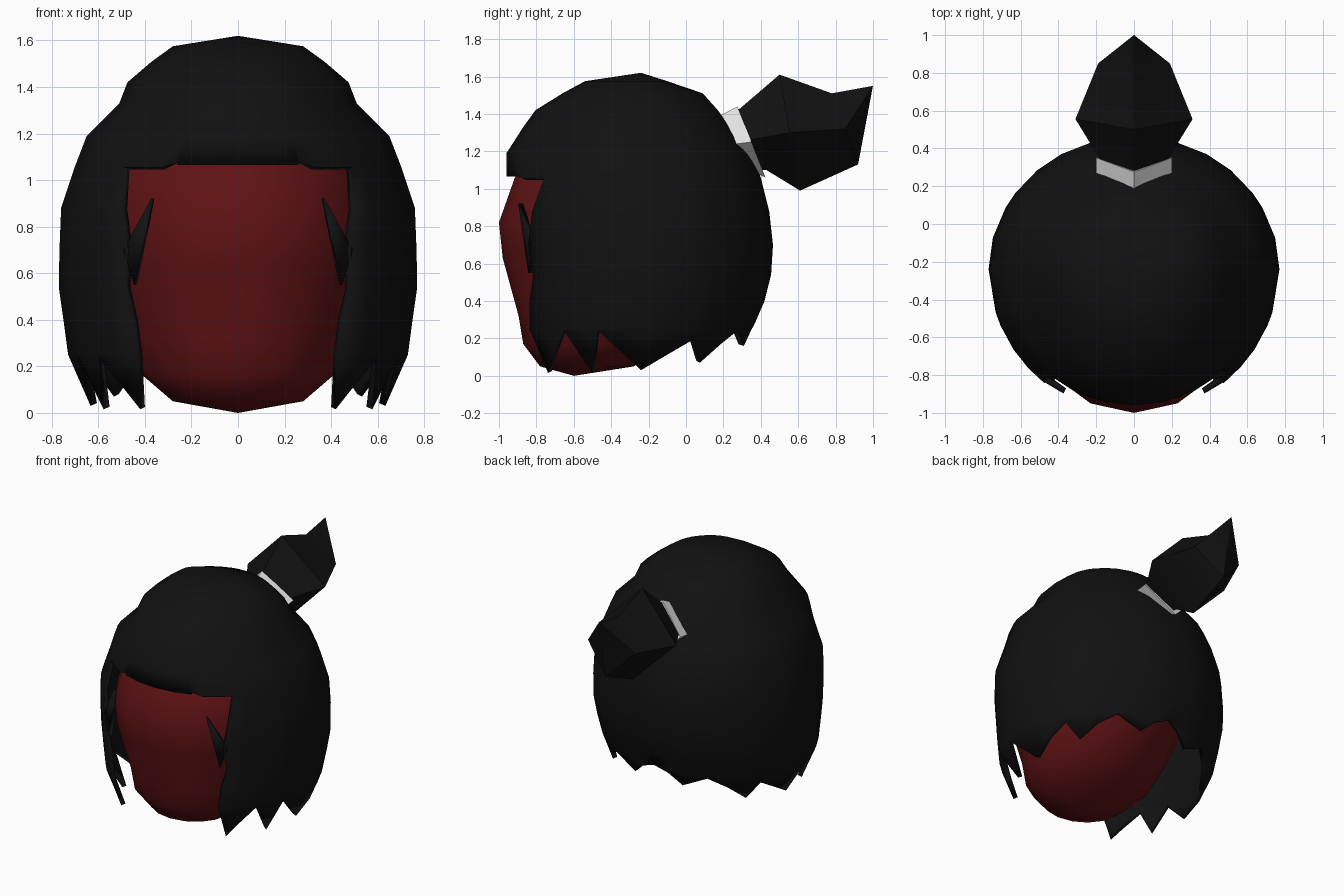
import bpy, bmesh, math

if "Cube" in bpy.data.objects:
    bpy.data.objects.remove(bpy.data.objects["Cube"], do_unlink=True)


def material(name, rgb):
    m = bpy.data.materials.new(name)
    m.diffuse_color = (*rgb, 1)
    m.use_nodes = True
    bsdf = next(n for n in m.node_tree.nodes if n.type == 'BSDF_PRINCIPLED')
    bsdf.inputs["Base Color"].default_value = (*rgb, 1)
    bsdf.inputs["Roughness"].default_value = 0.8
    return m


BLACK = material("hair black", (0.0055, 0.0055, 0.0055))
RED = material("dark red", (0.115, 0.006, 0.007))
WHITE = material("white", (0.8, 0.8, 0.8))


def finish(bm, name, mat, angle=40, recalc=True):
    bmesh.ops.remove_doubles(bm, verts=bm.verts, dist=0.0005)
    if recalc:
        bmesh.ops.recalc_face_normals(bm, faces=bm.faces)
    me = bpy.data.meshes.new(name)
    bm.to_mesh(me)
    bm.free()
    me.materials.append(mat)
    ob = bpy.data.objects.new(name, me)
    bpy.context.collection.objects.link(ob)
    bpy.ops.object.select_all(action='DESELECT')
    ob.select_set(True)
    bpy.context.view_layer.objects.active = ob
    bpy.ops.object.shade_smooth_by_angle(angle=math.radians(angle))
    return ob


def loft(rings, name, mat, angle=40):
    """Closed skin through rings that have equal point counts."""
    bm = bmesh.new()
    rows = [[bm.verts.new(p) for p in ring] for ring in rings]
    n = len(rows[0])
    for a, b in zip(rows, rows[1:]):
        for i in range(n):
            bm.faces.new((a[i], a[(i + 1) % n], b[(i + 1) % n], b[i]))
    bm.faces.new(rows[0])
    bm.faces.new(rows[-1])
    return finish(bm, name, mat, angle)


def lerp_table(table, z):
    """Interpolate rows (z, values...) sorted from high z to low z."""
    if z >= table[0][0]:
        return table[0][1:]
    for a, b in zip(table, table[1:]):
        if z >= b[0]:
            f = (a[0] - z) / (a[0] - b[0])
            return [p + (q - p) * f for p, q in zip(a[1:], b[1:])]
    return table[-1][1:]


# Head: rings of height, half width, front y, back y
HEAD = [(0.0, 0.001, -0.60, -0.598), (0.05, 0.28, -0.78, -0.28),
        (0.17, 0.42, -0.87, -0.08), (0.32, 0.47, -0.895, 0.08),
        (0.63, 0.58, -0.98, 0.28), (0.82, 0.60, -1.0, 0.32),
        (1.06, 0.56, -0.915, 0.28), (1.25, 0.40, -0.74, 0.10),
        (1.38, 0.15, -0.45, -0.10)]
head_rings = []
for z, rx, yf, yb in HEAD:
    c, r = (yf + yb) / 2, (yb - yf) / 2
    head_rings.append([(rx * math.sin(k * math.tau / 16),
                        c - r * math.cos(k * math.tau / 16), z) for k in range(16)])
loft(head_rings, "head", RED, 40)

# Hair shell: rows of height, side radius, front radius, back radius
HAIR = [(1.62, 0, 0, 0), (1.575, 0.28, 0.30, 0.14), (1.51, 0.37, 0.42, 0.33),
        (1.42, 0.475, 0.565, 0.41), (1.33, 0.51, 0.63, 0.474),
        (1.19, 0.65, 0.72, 0.58), (1.06, 0.70, 0.72, 0.64),
        (0.88, 0.76, 0.77, 0.685), (0.70, 0.767, 0.765, 0.705),
        (0.54, 0.77, 0.74, 0.695), (0.40, 0.75, 0.745, 0.66),
        (0.25, 0.73, 0.74, 0.595), (0.0, 0.62, 0.665, 0.53)]
# Sideways drift of the hair edge that frames the face, in degrees
DRIFT = [(1.42, 0), (1.06, -8), (0.83, -4), (0.68, 3), (0.55, 3),
         (0.42, 1), (0.2, 0), (0.02, -6)]
EDGE = 36
# Hem: angle from the front and height of the lower edge
HEM = [(0, 1.065), (10, 1.065), (18, 1.065), (18.4, 1.08), (23, 1.055), (30, 1.055),
       (EDGE, 1.055), (EDGE, 0.015), (46, 0.11), (56, 0.24), (67, 0.015),
       (72, 0.24), (90, 0.03), (104, 0.11), (118, 0.19), (125, 0.07),
       (138, 0.17), (150, 0.24), (164, 0.16), (172, 0.24), (180, 0.28)]


def hair_point(deg, z):
    rx, rf, rb = lerp_table(HAIR, z)
    a = math.radians(deg)
    return (rx * math.sin(a), -0.24 - (rf if abs(deg) < 90 else rb) * math.cos(a), z)


def drifted(deg, z):
    t = abs(deg)
    w = t / EDGE if t <= EDGE else max(0, (60 - t) / (60 - EDGE))
    return deg + math.copysign(lerp_table(DRIFT, z)[0] * w, deg)


bm = bmesh.new()
hem = [(-t, h) for t, h in reversed(HEM[1:])] + HEM
columns = []
for t, h in hem:
    heights = [max(row[0], h) for row in HAIR]
    columns.append([bm.verts.new(hair_point(drifted(t, z), z)) for z in heights])
for i in range(len(hem) - 1):
    if hem[i][0] == hem[i + 1][0]:
        continue
    a, b = columns[i], columns[i + 1]
    for j in range(len(HAIR) - 1):
        bm.faces.new((a[j + 1], b[j + 1], b[j], a[j]))
# Pointed strand on each cheek
for side in (1, -1):
    tri = [hair_point(side * t, z) for t, z in ((30, 0.92), (35.5, 0.55), (40, 0.70))]
    bm.faces.new([bm.verts.new(p) for p in tri[::side]])
hair = finish(bm, "hair", BLACK, 40, recalc=False)
sol = hair.modifiers.new("thickness", 'SOLIDIFY')
sol.thickness = 0.03
sol.offset = -1


def diamond(top, bottom, half):
    """Four-sided section from its top (y, z), bottom (y, z) and half width."""
    my, mz = (top[0] + bottom[0]) / 2, (top[1] + bottom[1]) / 2
    return [(0, *top), (half, my, mz), (0, *bottom), (-half, my, mz)]


# Hair tie
loft([diamond((0.18, 1.39), (0.36, 1.09), 0.2),
      diamond((0.275, 1.44), (0.425, 1.06), 0.2)], "hair_tie", WHITE, 40)

# Ponytail
loft([diamond((0.24, 1.40), (0.38, 1.10), 0.18),
      diamond((0.29, 1.43), (0.43, 1.10), 0.19),
      diamond((0.50, 1.61), (0.61, 0.99), 0.31),
      diamond((0.78, 1.51), (0.92, 1.13), 0.19),
      diamond((1.0, 1.55), (0.998, 1.545), 0.002)], "ponytail", BLACK, 40)
